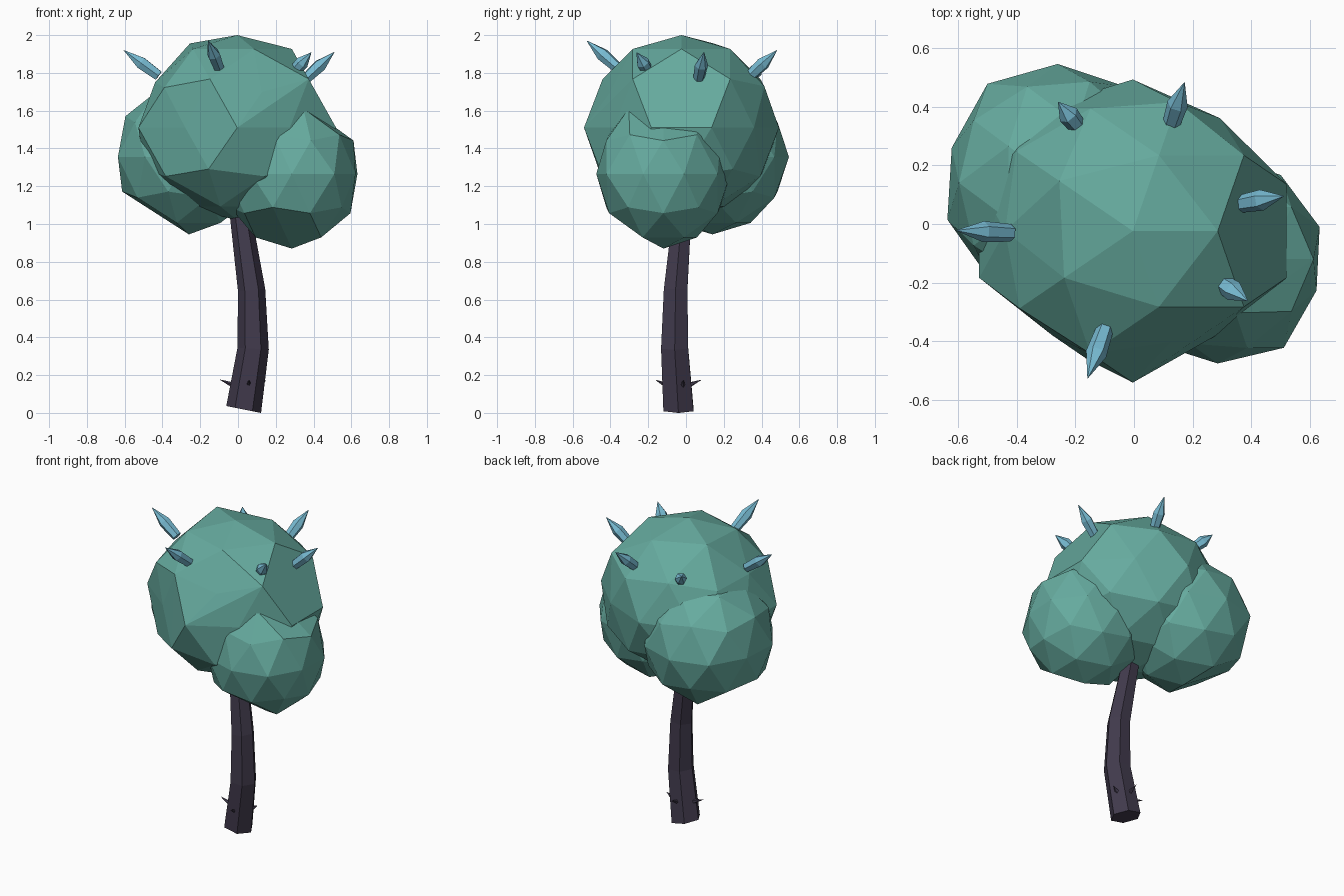
import bpy, bmesh, math
from mathutils import Vector

cube = bpy.data.objects.get("Cube")
if cube:
    bpy.data.objects.remove(cube, do_unlink=True)


def make_material(name, rgb):
    mat = bpy.data.materials.new(name)
    mat.use_nodes = True
    mat.diffuse_color = (*rgb, 1)
    bsdf = mat.node_tree.nodes["Principled BSDF"]
    bsdf.inputs["Base Color"].default_value = (*rgb, 1)
    bsdf.inputs["Roughness"].default_value = 0.9
    return mat


leaf = make_material("teal_leaves", (0.132, 0.405, 0.345))
bark = make_material("dark_bark", (0.052, 0.042, 0.072))
crystal = make_material("pale_blue_crystal", (0.185, 0.495, 0.645))


def finish(bm, name, mat):
    bmesh.ops.recalc_face_normals(bm, faces=bm.faces)
    mesh = bpy.data.meshes.new(name)
    bm.to_mesh(mesh)
    bm.free()
    mesh.materials.append(mat)
    obj = bpy.data.objects.new(name, mesh)
    bpy.context.collection.objects.link(obj)
    return obj


def leaf_lobe(name, centre, radii, dents):
    """Faceted ball of leaves; dents pull corners in or out along a direction."""
    ball = bmesh.new()
    bmesh.ops.create_icosphere(ball, subdivisions=2, radius=1)
    bm = bmesh.new()
    for v in ball.verts:
        co = v.co.copy()
        for direction, factor in dents.items():
            if v.co.normalized().dot(Vector(direction).normalized()) > 0.96:
                co *= factor
        bm.verts.new(Vector(centre) + co * Vector(radii))
    ball.free()
    # The hull skips corners pulled in below their neighbours
    hull = bmesh.ops.convex_hull(bm, input=bm.verts)
    loose = [v for v in bm.verts if not v.link_faces]
    bmesh.ops.delete(bm, geom=loose, context='VERTS')
    return finish(bm, name, leaf)


def loft(name, rings, mat):
    """Skin a closed tube through rings of points."""
    bm = bmesh.new()
    loops = [[bm.verts.new(p) for p in ring] for ring in rings]
    n = len(loops[0])
    for a, b in zip(loops, loops[1:]):
        for i in range(n):
            j = (i + 1) % n
            bm.faces.new((a[i], a[j], b[j], b[i]))
    bm.faces.new(loops[0][::-1])
    bm.faces.new(loops[-1])
    return finish(bm, name, mat)


def spike(name, base, tip, profile, sides, mat):
    """Pointed shaft; profile lists (fraction of length, radius)."""
    base, tip = Vector(base), Vector(tip)
    turn = (tip - base).to_track_quat('Z', 'Y')
    rings = []
    for t, r in profile:
        ring = []
        for i in range(sides):
            a = math.tau * i / sides
            offset = Vector((r * math.cos(a), r * math.sin(a), 0))
            ring.append(base.lerp(tip, t) + turn @ offset)
        rings.append(ring)
    return loft(name, rings, mat)


# Crown: one main ball and two lower lobes
leaf_lobe("crown_main", (-0.004, -0.024, 1.51), (0.55, 0.516, 0.49), {
    (-0.59, -0.81, 0): 0.85, (0.59, -0.81, 0): 0.86, (0.59, 0.81, 0): 0.92,
    (0.89, 0, 0.45): 0.8, (0.28, -0.85, 0.45): 0.86,
    (-0.72, -0.53, 0.45): 0.97, (-0.85, 0, 0.53): 0.93,
    (-0.43, 0.31, 0.85): 1.07})
leaf_lobe("crown_front_lobe", (0.285, -0.12, 1.265), (0.365, 0.355, 0.395), {
    (-0.16, -0.5, -0.85): 0.8, (0.53, 0, 0.85): 0.87, (0.16, -0.5, 0.85): 1.03,
    (0.59, -0.81, 0): 1.05, (0.95, -0.31, 0): 0.97})
leaf_lobe("crown_back_lobe", (-0.26, 0.14, 1.355), (0.395, 0.405, 0.41), {
    (-0.53, 0, -0.85): 0.8, (-0.16, 0.5, 0.85): 0.92,
    (-0.59, 0.81, 0): 1.03, (-0.95, 0.31, 0): 0.96})

# Trunk: bent six-sided tube with a tilted foot (x, y, z, radius, tilt)
path = [(0.03, -0.04, 0.018, 0.092, -0.2),
        (0.08, -0.06, 0.34, 0.083, -0.05),
        (0.072, -0.055, 0.65, 0.072, 0.1),
        (0.012, -0.02, 1.06, 0.056, 0.15)]
rings = []
for x, y, z, r, tilt in path:
    ring = []
    for i in range(6):
        a = math.tau * i / 6
        dx = r * math.cos(a)
        ring.append((x + dx, y + r * math.sin(a), z + tilt * dx))
    rings.append(ring)
loft("trunk", rings, bark)

# Small thorns around the foot of the trunk
thorns = {
    "thorn_front": ((0.055, -0.10, 0.145), (0.06, -0.162, 0.175)),
    "thorn_back": ((0.05, 0.01, 0.145), (0.05, 0.082, 0.175)),
    "thorn_right": ((-0.02, -0.04, 0.145), (-0.098, -0.04, 0.177)),
    "thorn_left": ((0.11, -0.02, 0.145), (0.148, -0.012, 0.172)),
}
for name, (base, tip) in thorns.items():
    spike(name, base, tip, [(0, 0.016), (1, 0.0005)], 5, bark)

# Crystals growing out of the top of the crown
crystals = {
    "crystal_right": ((-0.42, -0.03, 1.785), (-0.605, -0.022, 1.92)),
    "crystal_front": ((-0.10, -0.36, 1.825), (-0.158, -0.525, 1.97)),
    "crystal_left": ((0.36, 0.068, 1.77), (0.51, 0.095, 1.91)),
    "crystal_front_left": ((0.29, -0.195, 1.80), (0.388, -0.262, 1.908)),
    "crystal_back": ((0.125, 0.335, 1.78), (0.172, 0.482, 1.92)),
    "crystal_back_right": ((-0.19, 0.33, 1.775), (-0.258, 0.415, 1.85)),
}
shaft = [(0, 0.03), (0.5, 0.036), (1, 0.001)]
for name, (base, tip) in crystals.items():
    spike(name, base, tip, shaft, 6, crystal)
